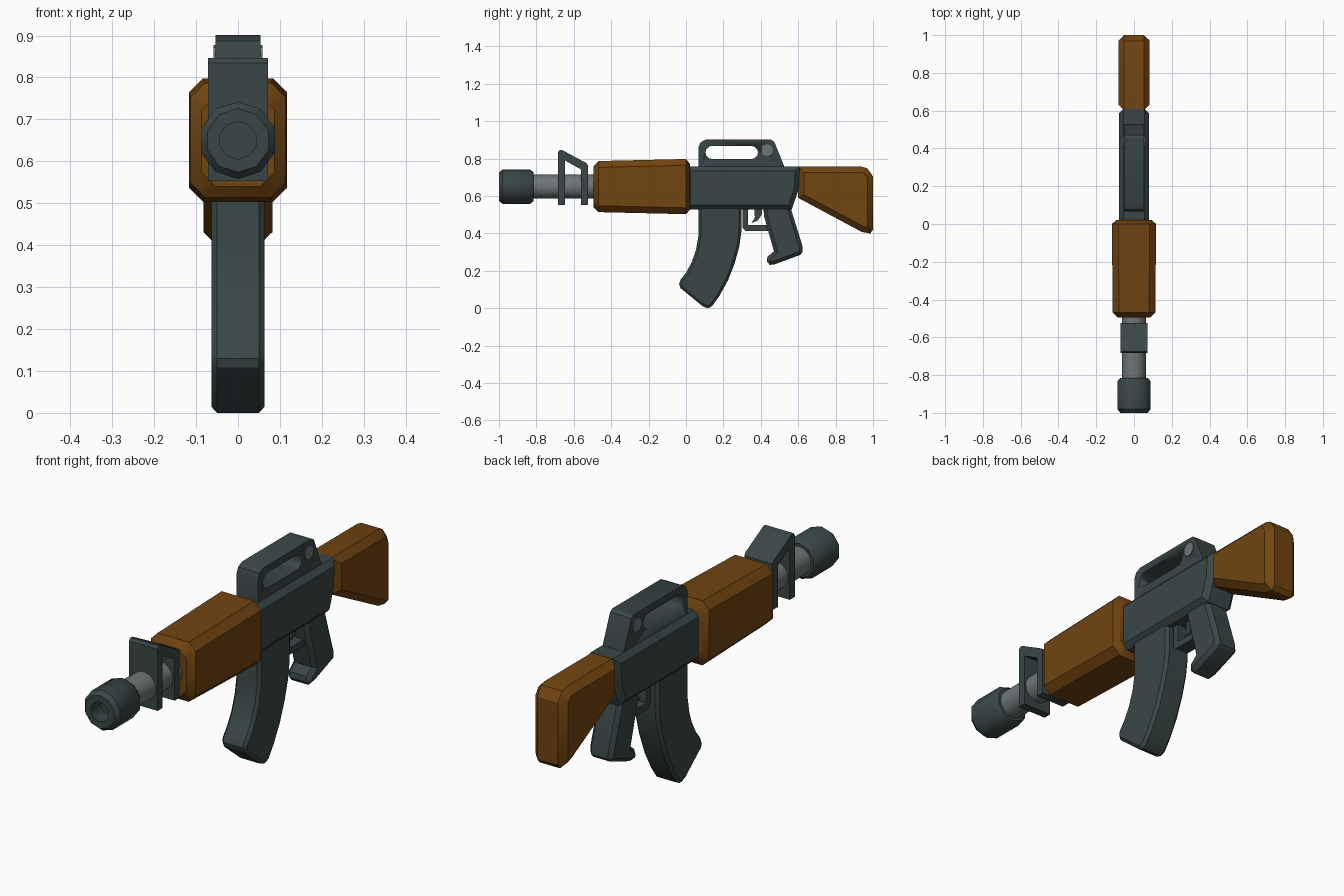
import bpy, bmesh, math

if "Cube" in bpy.data.objects:
    bpy.data.objects.remove(bpy.data.objects["Cube"])


def material(name, rgb):
    m = bpy.data.materials.new(name)
    m.diffuse_color = (*rgb, 1)
    m.use_nodes = True
    m.node_tree.nodes["Principled BSDF"].inputs["Base Color"].default_value = m.diffuse_color
    return m


DARK = material("dark_green_grey", (0.042, 0.062, 0.062))
WOOD = material("brown_wood", (0.165, 0.058, 0.005))
STEEL = material("grey_steel", (0.16, 0.18, 0.185))


def finish(bm, name, mat, angle=32):
    bmesh.ops.recalc_face_normals(bm, faces=bm.faces)
    me = bpy.data.meshes.new(name)
    bm.to_mesh(me)
    bm.free()
    me.materials.append(mat)
    ob = bpy.data.objects.new(name, me)
    bpy.context.collection.objects.link(ob)
    bpy.ops.object.select_all(action='DESELECT')
    ob.select_set(True)
    bpy.context.view_layer.objects.active = ob
    bpy.ops.object.shade_smooth_by_angle(angle=math.radians(angle))
    return ob


def prism(name, pts, hw, mat, bevel=0.0):
    """Side profile (y, z) extruded across x, with chamfered side edges."""
    bm = bmesh.new()
    f = bm.faces.new([bm.verts.new((-hw, y, z)) for y, z in pts])
    r = bmesh.ops.extrude_face_region(bm, geom=[f], use_keep_orig=True)
    new = [g for g in r["geom"] if isinstance(g, bmesh.types.BMVert)]
    bmesh.ops.translate(bm, verts=new, vec=(2 * hw, 0, 0))
    bmesh.ops.recalc_face_normals(bm, faces=bm.faces)
    if bevel:
        rim = [e for e in bm.edges if abs(e.verts[0].co.x - e.verts[1].co.x) < 1e-5]
        bmesh.ops.bevel(bm, geom=rim, offset=bevel, segments=1, affect='EDGES', profile=0.5)
    return finish(bm, name, mat)


def loft(name, rings, mat, angle=32):
    bm = bmesh.new()
    vr = [[bm.verts.new(p) for p in ring] for ring in rings]
    n = len(vr[0])
    for a, b in zip(vr, vr[1:]):
        for i in range(n):
            bm.faces.new((a[i], a[(i + 1) % n], b[(i + 1) % n], b[i]))
    bm.faces.new(vr[0])
    bm.faces.new(vr[-1])
    return finish(bm, name, mat, angle)


def circle(y, r, n=10, zc=0.65):
    return [(r * math.sin(2 * math.pi * i / n), y, zc + r * math.cos(2 * math.pi * i / n))
            for i in range(n)]


def octagon(y, hw, z0, z1, c=0.034):
    half = [(hw - c, z0), (hw, z0 + c), (hw, z1 - c), (hw - c, z1)]
    return [(x, y, z) for x, z in half] + [(-x, y, z) for x, z in reversed(half)]


# Muzzle with bore
loft("muzzle", [circle(-0.93, 0.045), circle(-1.0, 0.045), circle(-1.0, 0.076),
                circle(-0.98, 0.0925), circle(-0.835, 0.0925), circle(-0.815, 0.078)], DARK, 38)

# Barrel
loft("barrel", [circle(-0.83, 0.064, 16), circle(-0.47, 0.064, 16)], STEEL)

# Front sight: bent bracket around the barrel
prism("front_sight", [(-0.684, 0.553), (-0.684, 0.835), (-0.675, 0.847), (-0.662, 0.846),
                      (-0.534, 0.777), (-0.524, 0.763), (-0.524, 0.553), (-0.561, 0.553),
                      (-0.561, 0.742), (-0.647, 0.79), (-0.647, 0.553)], 0.072, DARK)

# Wooden handguard, chamfered at both ends
loft("handguard", [octagon(-0.495, 0.087, 0.54, 0.757), octagon(-0.468, 0.113, 0.514, 0.787),
                   octagon(0.0, 0.117, 0.503, 0.798), octagon(0.022, 0.093, 0.527, 0.772)], WOOD)

# Receiver
prism("receiver", [(0.0, 0.527), (0.0, 0.758), (0.61, 0.758), (0.602, 0.635), (0.565, 0.527)],
      0.08, DARK, 0.024)

# Carry handle with a rounded slot
handle = prism("carry_handle", [(0.067, 0.72), (0.067, 0.862), (0.078, 0.887), (0.105, 0.901),
                                (0.455, 0.901), (0.472, 0.89), (0.527, 0.755), (0.527, 0.72)],
               0.054, DARK)
slot = []
for cy, a0 in ((0.35, -90), (0.139, 90)):
    for i in range(7):
        a = math.radians(a0 + 30 * i)
        slot.append((cy + 0.035 * math.cos(a), 0.833 + 0.035 * math.sin(a)))
cutter = prism("slot_cutter", slot, 0.2, DARK)
cutter.hide_render = True
cutter.hide_set(True)
cut = handle.modifiers.new("slot", 'BOOLEAN')
cut.operation = 'DIFFERENCE'
cut.solver = 'EXACT'
cut.object = cutter

# Sight adjustment knob through the handle
prism("sight_knob", [(0.433 + 0.032 * math.cos(math.pi * (i + .5) / 5),
                      0.846 + 0.032 * math.sin(math.pi * (i + .5) / 5)) for i in range(10)],
      0.058, STEEL)

# Curved magazine
prism("magazine", [(0.067, 0.56), (0.067, 0.39), (0.053, 0.31), (0.03, 0.245), (0.0, 0.19),
                   (-0.03, 0.152), (-0.037, 0.13), (-0.03, 0.108), (0.09, 0.01), (0.117, 0.0),
                   (0.14, 0.012), (0.18, 0.068), (0.225, 0.15), (0.26, 0.24), (0.285, 0.33),
                   (0.296, 0.41), (0.296, 0.56)], 0.063, DARK, 0.013)

# Trigger guard and trigger
prism("trigger_guard", [(0.303, 0.55), (0.303, 0.43), (0.318, 0.413), (0.45, 0.413),
                        (0.45, 0.444), (0.332, 0.444), (0.332, 0.55)], 0.032, DARK)
prism("trigger", [(0.365, 0.55), (0.405, 0.55), (0.405, 0.5), (0.385, 0.47), (0.35, 0.456),
                  (0.368, 0.485)], 0.015, DARK)

# Pistol grip
prism("grip", [(0.412, 0.55), (0.418, 0.49), (0.47, 0.305), (0.435, 0.275), (0.432, 0.25),
               (0.448, 0.232), (0.475, 0.235), (0.61, 0.285), (0.624, 0.3), (0.622, 0.335),
               (0.555, 0.55)], 0.06, DARK, 0.018)

# Wooden stock
prism("stock", [(0.6, 0.59), (0.6, 0.757), (0.94, 0.757), (0.97, 0.748), (1.0, 0.705),
                (1.0, 0.42), (0.985, 0.4), (0.94, 0.408)], 0.082, WOOD, 0.03)
